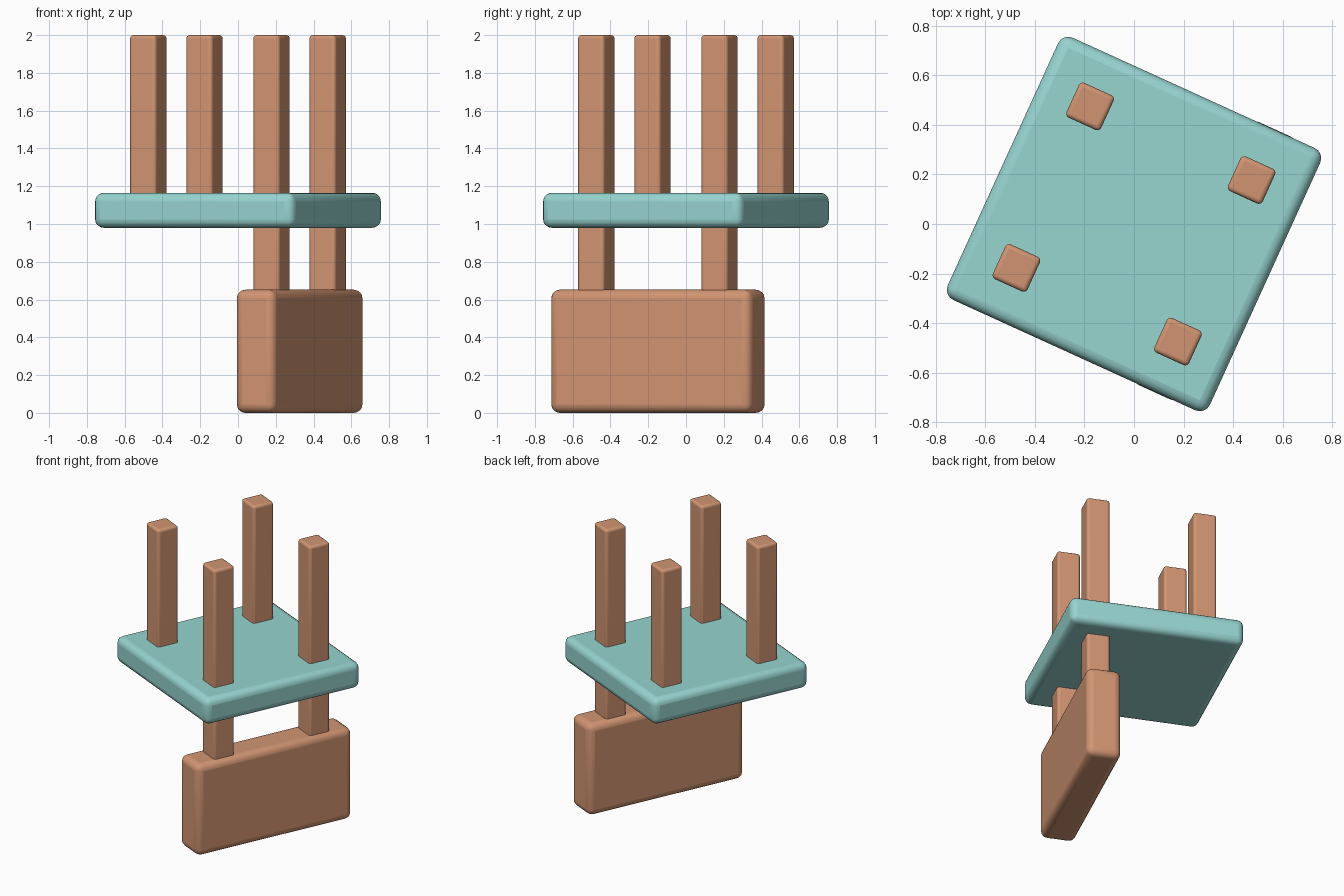
import bpy, math
from mathutils import Matrix

if "Cube" in bpy.data.objects:
    bpy.data.objects.remove(bpy.data.objects["Cube"])

TURN = Matrix.Rotation(math.radians(-24.5), 4, 'Z')


def material(name, rgb):
    m = bpy.data.materials.new(name)
    m.diffuse_color = (*rgb, 1)
    m.use_nodes = True
    m.node_tree.nodes["Principled BSDF"].inputs["Base Color"].default_value = m.diffuse_color
    return m


wood = material("warm tan wood", (0.64, 0.30, 0.17))
teal = material("pale teal", (0.31, 0.66, 0.63))


def rounded_box(name, x, y, z0, z1, hx, hy, radius, mat):
    """Box in the chair's own turned frame, with rounded edges."""
    bpy.ops.mesh.primitive_cube_add(size=2)
    ob = bpy.context.object
    ob.name = name
    ob.data.transform(Matrix.Diagonal((hx, hy, (z1 - z0) / 2, 1)))
    ob.matrix_world = TURN @ Matrix.Translation((x, y, (z0 + z1) / 2))
    ob.data.materials.append(mat)
    bevel = ob.modifiers.new("rounding", 'BEVEL')
    bevel.width = radius
    bevel.segments = 4
    bpy.ops.object.shade_smooth_by_angle(angle=math.radians(35))
    return ob


# The chair stands upside down on its backrest
rounded_box("seat", 0, 0, 0.98, 1.165, 0.582, 0.582, 0.045, teal)
rounded_box("backrest", 0.3585, 0, 0.0, 0.652, 0.115, 0.584, 0.045, wood)

# Four legs pointing up
for sx, side in ((1, "back"), (-1, "front")):
    for sy, hand in ((1, "right"), (-1, "left")):
        rounded_box(f"{side}_leg_{hand}", sx * 0.3585, sy * 0.3585,
                    1.06, 2.0, 0.077, 0.077, 0.018, wood)

# Two posts joining the seat to the backrest
for sy, hand in ((1, "right"), (-1, "left")):
    rounded_box(f"back_post_{hand}", 0.3585, sy * 0.3585,
                0.6, 1.06, 0.077, 0.077, 0.018, wood)
